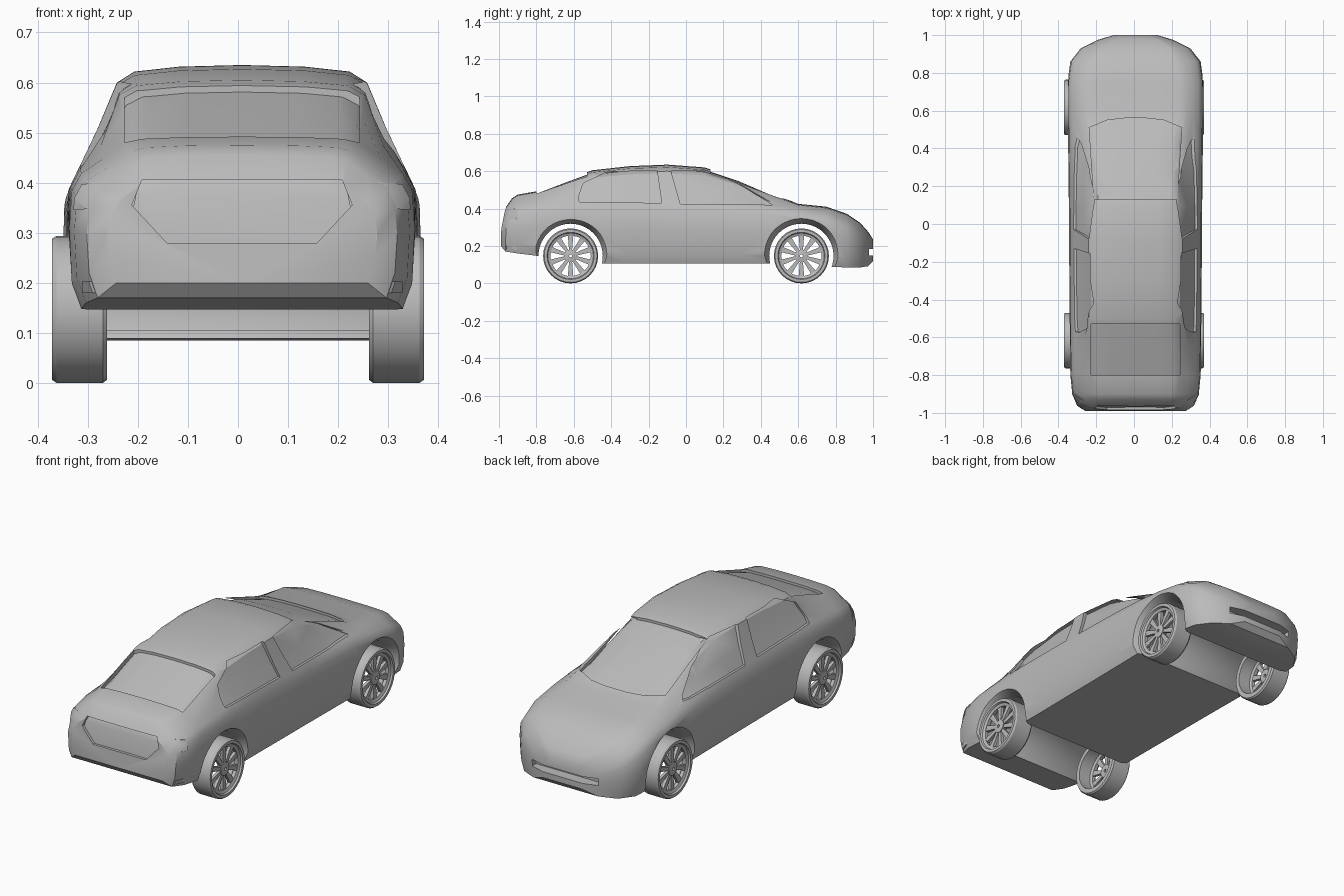
import bpy, bmesh, math

if "Cube" in bpy.data.objects:
    bpy.data.objects.remove(bpy.data.objects["Cube"])

grey = bpy.data.materials.new("plain_grey")
grey.diffuse_color = (0.5, 0.5, 0.5, 1)
grey.use_nodes = True
grey.node_tree.nodes["Principled BSDF"].inputs["Base Color"].default_value = grey.diffuse_color
SHIFT = 0.008            # body sits a touch off the wheel centreline
WHEEL_Y, WHEEL_Z = 0.617, 0.147

# Stations: y, half width, bottom z, shoulder z, top z, roof half width
STATIONS = [
    (-.99, .27, .20, .36, .405, .20), (-.965, .31, .17, .38, .455, .21),
    (-.90, .335, .16, .40, .475, .22), (-.80, .345, .148, .415, .492, .235),
    (-.65, .348, .125, .42, .55, .24), (-.50, .35, .105, .42, .605, .245),
    (-.30, .35, .105, .42, .627, .25), (-.10, .352, .105, .415, .635, .25),
    (.10, .353, .105, .41, .62, .245), (.28, .355, .105, .405, .56, .24),
    (.45, .357, .105, .40, .487, .245), (.60, .36, .105, .385, .425, .27),
    (.75, .36, .09, .36, .41, .27), (.86, .345, .085, .32, .372, .25),
    (.93, .29, .085, .27, .325, .21), (.975, .20, .092, .23, .275, .14),
    (1.0, .12, .12, .20, .235, .08)]


def finish(bm, name):
    bmesh.ops.recalc_face_normals(bm, faces=bm.faces)
    me = bpy.data.meshes.new(name)
    bm.to_mesh(me)
    bm.free()
    me.materials.append(grey)
    ob = bpy.data.objects.new(name, me)
    bpy.context.collection.objects.link(ob)
    return ob


def smooth(ob, angle=32):
    bpy.ops.object.select_all(action='DESELECT')
    ob.select_set(True)
    bpy.context.view_layer.objects.active = ob
    bpy.ops.object.shade_smooth_by_angle(angle=math.radians(angle))


def boolean(ob, other, op='DIFFERENCE'):
    m = ob.modifiers.new("cut", 'BOOLEAN')
    m.object, m.operation, m.solver = other, op, 'EXACT'
    bpy.context.view_layer.objects.active = ob
    bpy.ops.object.modifier_apply(modifier=m.name)


def skin(name, rings, closed=False):
    """Joins equal rings of points; caps the ends unless closed."""
    bm = bmesh.new()
    vs = [[bm.verts.new(p) for p in r] for r in rings]
    n = len(vs[0])
    for k in range(len(vs) if closed else len(vs) - 1):
        a, b = vs[k], vs[(k + 1) % len(vs)]
        for i in range(n):
            bm.faces.new((a[i], a[(i + 1) % n], b[(i + 1) % n], b[i]))
    if not closed:
        bm.faces.new(vs[0])
        bm.faces.new(vs[-1])
    return finish(bm, name)


def shell(name, o):
    """The body surface, moved inward by o."""
    rings = []
    for y, w, zb, zs, zt, wr in STATIONS:
        w, wr, zb, zt = w - o, wr - o, zb + o, zt - o
        d = zt - zs
        half = [(0, zb), (.93 * w, zb), (.985 * w, zb + .05), (w, zb + .6 * (zs - zb)),
                (.985 * w, zs - .03), (.93 * w, zs + .05 * d),
                ((.93 * w + wr) / 2, zs + .42 * d), (wr, zs + .84 * d),
                (.86 * wr, zs + .94 * d), (.5 * wr, zs + .985 * d), (0, zt)]
        ring = half + [(-x, z) for x, z in half[-2:0:-1]]
        if abs(y) > .9:
            y -= math.copysign(o, y)
        lean = .2 if y < -.94 else 0
        rings.append([(x + SHIFT, y + lean * max(0, z - .28), z) for x, z in ring])
    return skin(name, rings)


def prism(pts, axis, a, b):
    """Extrudes a 2D outline along an axis from a to b."""
    def place(p, t):
        v = list(p)
        v.insert(axis, t)
        return (v[0] + SHIFT, v[1], v[2])
    return skin("helper", [[place(p, t) for p in pts] for t in (a, b)])


def sym(half):
    return half + [(-x, t) for x, t in reversed(half)]


body = shell("body", 0)
core = shell("core", .013)
outer = shell("outer", -.005)
helpers = [core, outer]

# Recessed windows, tailgate panel and front intake
rear_side = [(-.57, .435), (-.575, .46), (-.55, .535), (-.42, .597), (-.155, .603), (-.13, .43)]
front_side = [(-.03, .425), (-.08, .6), (.11, .6), (.20, .567), (.30, .52), (.46, .42)]
cutters = [prism(p, 0, s * .18, s * .5) for p in (rear_side, front_side) for s in (1, -1)]
cutters.append(prism(sym([(.22, .13), (.245, .51), (.15, .55), (.06, .56)]), 2, .35, .8))
cutters.append(prism(sym([(.235, -.53), (.235, -.80)]), 2, .35, .8))
cutters.append(prism(sym([(.15, .28), (.22, .355), (.2, .405)]), 1, -1.2, -.9))
for c in cutters:
    boolean(c, core)
    boolean(body, c)
intake = prism(sym([(.19, .15), (.19, .185)]), 1, .945, 1.2)
boolean(body, intake)
helpers += cutters + [intake]


# Wheel wells through the full width, flared at the outside
def disc(r, x, y):
    return [(x, y + r * math.cos(t * math.tau / 40), WHEEL_Z + r * math.sin(t * math.tau / 40))
            for t in range(40)]


for y in (WHEEL_Y, -WHEEL_Y):
    well = skin("helper", [disc(r, x + SHIFT, y) for r, x in
                ((.222, -.40), (.172, -.30), (.172, .30), (.222, .40))])
    boolean(body, well)
    helpers.append(well)
smooth(body)

# Raised tail lights and rear bumper strip
for name, outline in (
        ("tail_light_right", [(.215, .355), (.34, .345), (.34, .395), (.205, .408)]),
        ("tail_light_left", [(-.215, .355), (-.34, .345), (-.34, .395), (-.205, .408)]),
        ("rear_bumper_strip", [(-.32, .18), (.32, .18), (.32, .203), (-.32, .203)])):
    part = prism(outline, 1, -1.2, -.9)
    part.name = name
    boolean(part, outer, 'INTERSECT')
    boolean(part, core)
    smooth(part)

for h in helpers:
    bpy.data.objects.remove(h)


# Wheels: hollow tyre and rim, hub and ten tapered spokes
def lathe(name, profile, s, y, n=32):
    rings = []
    for k in range(n):
        t = k * math.tau / n
        rings.append([(s * x, y + r * math.cos(t), WHEEL_Z + r * math.sin(t)) for r, x in profile])
    return skin(name, rings, closed=True)


def spokes(name, s, y):
    bm = bmesh.new()
    for k in range(10):
        t = (k + .5) * math.tau / 10
        c, q = math.cos(t), math.sin(t)
        lo, hi = [[bm.verts.new((s * x, y + r * c - v * q, WHEEL_Z + r * q + v * c))
                   for r, v in ((.028, -.008), (.115, -.015), (.115, .015), (.028, .008))]
                  for x in (.338, .354)]
        bm.faces.new(lo)
        bm.faces.new(hi)
        for i in range(4):
            j = (i + 1) % 4
            bm.faces.new((lo[i], lo[j], hi[j], hi[i]))
    return finish(bm, name)


TYRE = [(.118, .262), (.141, .262), (.147, .270), (.147, .362), (.141, .371),
        (.126, .371), (.122, .362), (.108, .356), (.108, .338), (.118, .33)]
HUB = [(.008, .33), (.034, .33), (.034, .358), (.008, .362)]
for s, side in ((1, "right"), (-1, "left")):
    for y, end in ((WHEEL_Y, "front"), (-WHEEL_Y, "rear")):
        tag = f"{end}_{side}"
        smooth(lathe("tyre_" + tag, TYRE, s, y))
        smooth(lathe("hub_" + tag, HUB, s, y, 20))
        spokes("spokes_" + tag, s, y)
